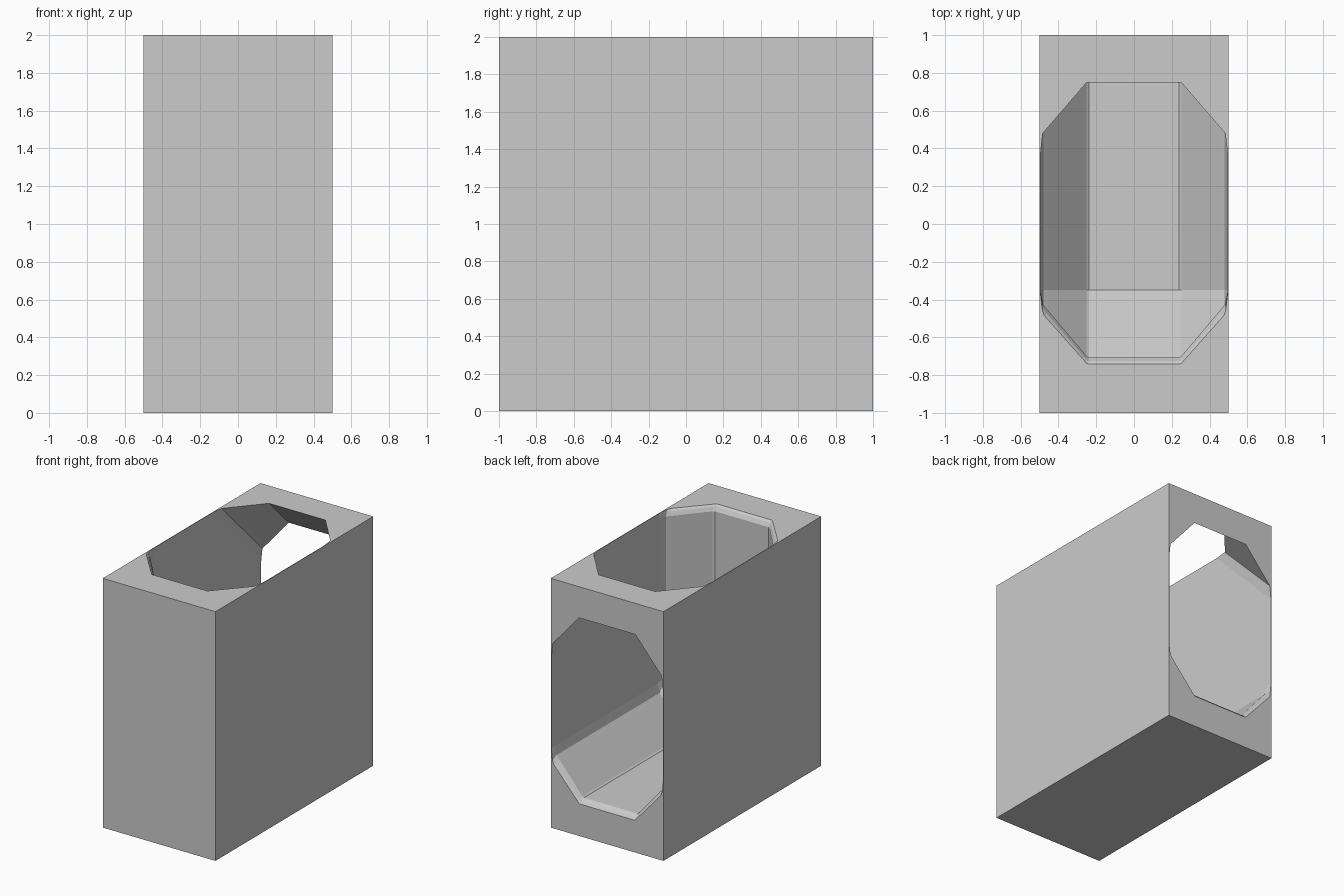
import bpy, bmesh

if "Cube" in bpy.data.objects:
    bpy.data.objects.remove(bpy.data.objects["Cube"])

# Right half of the duct section: (x, offset); negative offset = outer side of the bend
RIM = [(.245, -.742), (.255, -.733), (.475, -.485), (.485, -.46), (.495, -.37)]
DEEP = [(.238, -.708), (.252, -.698), (.455, -.458), (.48, -.43), (.495, -.36)]
INNER = [(.495, .37), (.483, .48), (.25, .75)]


def lerp(a, b, t):
    return a + (b - a) * t


def mirror(half):
    return half + [(-x, y, z) for x, y, z in reversed(half)]


def ring(profile, place, t):
    """One section: outer points follow the bend, inner points run straight across it."""
    half = [(x, *place(o)) for x, o in profile]
    half += [(x, lerp(o, 1, t), lerp(2, 1 + o, t)) for x, o in INNER]
    return mirror(half)


MID = [(lerp(a[0], b[0], .5), lerp(a[1], b[1], .5)) for a, b in zip(RIM, DEEP)]
sections = [
    ring(RIM, lambda o: (o, 2), 0),            # top rim
    ring(MID, lambda o: (o, 1.985), .01),
    ring(DEEP, lambda o: (o, 1.955), .03),
    ring(DEEP, lambda o: (o, .65), .46),       # start of bend
    ring(DEEP, lambda o: (-.35, 1 + o), .54),  # end of bend
    ring(DEEP, lambda o: (.955, 1 + o), .97),
    ring(MID, lambda o: (.985, 1 + o), .99),
    ring(RIM, lambda o: (1, 1 + o), 1),        # back rim
]

bm = bmesh.new()

# Duct lining lofted through the sections
rings = [[bm.verts.new(p) for p in s] for s in sections]
n = len(rings[0])
for a, b in zip(rings, rings[1:]):
    for i in range(n):
        j = (i + 1) % n
        bm.faces.new((a[i], a[j], b[j], b[i]))

# Outer block
v = {(x, y, z): bm.verts.new((x * .5, y, z))
     for x in (-1, 1) for y in (-1, 1) for z in (0, 2)}


def quad(*keys):
    return bm.faces.new([v[k] for k in keys])


for x in (-1, 1):
    quad((x, -1, 0), (x, 1, 0), (x, 1, 2), (x, -1, 2))
quad((-1, -1, 0), (1, -1, 0), (1, -1, 2), (-1, -1, 2))
quad((-1, -1, 0), (1, -1, 0), (1, 1, 0), (-1, 1, 0))


# Top and back faces, each with the duct opening
def holed_face(corners, hole, normal):
    edges = []
    for loop in ([v[c] for c in corners], hole):
        for a, b in zip(loop, loop[1:] + loop[:1]):
            edges.append(bm.edges.get((a, b)) or bm.edges.new((a, b)))
    bmesh.ops.triangle_fill(bm, edges=edges, use_beauty=True, normal=normal)


holed_face([(-1, -1, 2), (1, -1, 2), (1, 1, 2), (-1, 1, 2)], rings[0], (0, 0, 1))
holed_face([(-1, 1, 0), (1, 1, 0), (1, 1, 2), (-1, 1, 2)], rings[-1], (0, 1, 0))

bmesh.ops.recalc_face_normals(bm, faces=bm.faces[:])
mesh = bpy.data.meshes.new("duct_block")
bm.to_mesh(mesh)
bm.free()
bpy.context.collection.objects.link(bpy.data.objects.new("duct_block", mesh))
